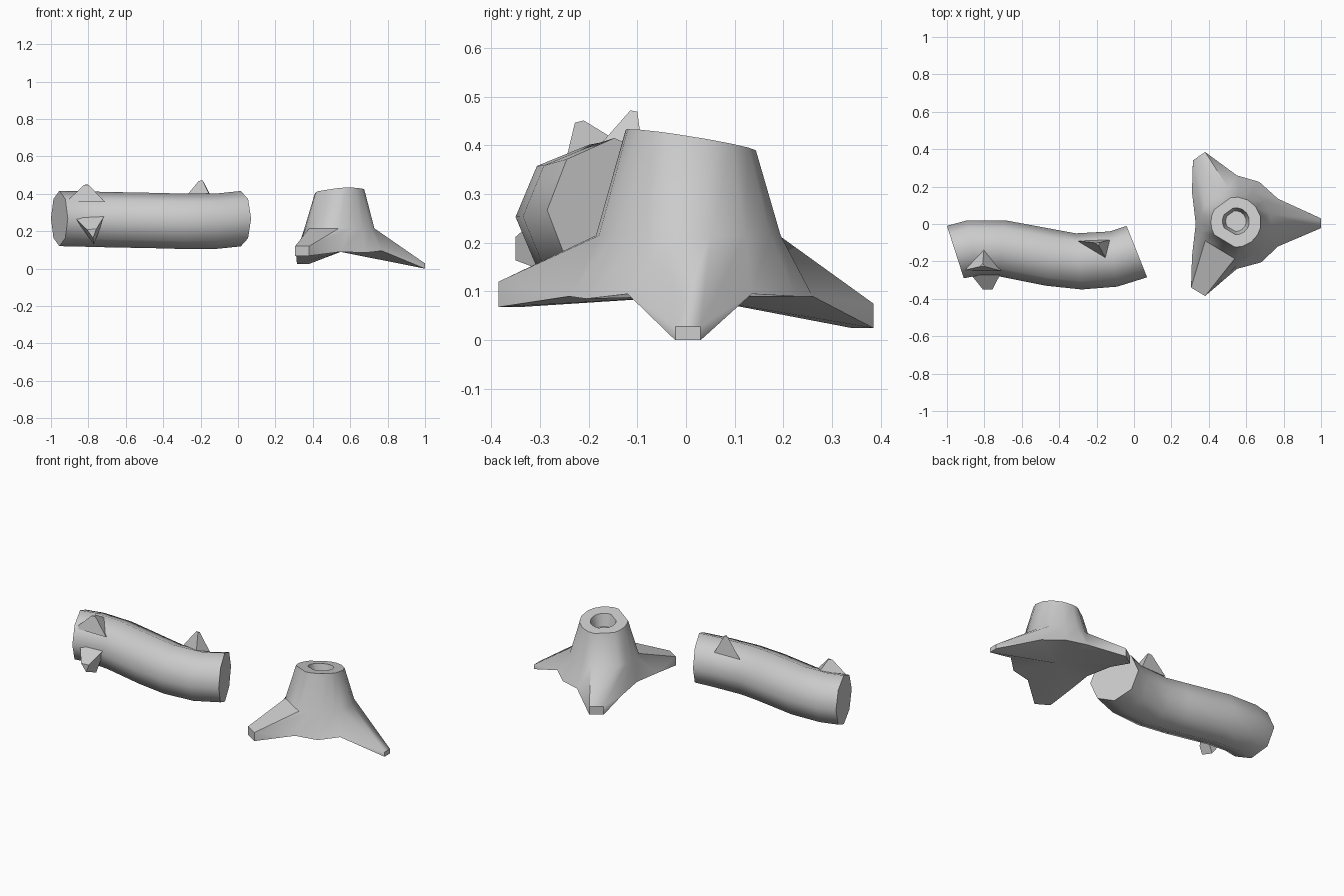
import bpy, bmesh, math
from mathutils import Vector

if "Cube" in bpy.data.objects:
    bpy.data.objects.remove(bpy.data.objects["Cube"])


def make(name, rings, smooth=50, cap_start=True, cap_end=True, fan=None):
    """Skin a stack of closed rings, cap the ends, and shade."""
    bm = bmesh.new()
    vr = [[bm.verts.new(p) for p in r] for r in rings]
    for a, b in zip(vr, vr[1:]):
        n = len(a)
        for i in range(n):
            j = (i + 1) % n
            bm.faces.new((a[i], a[j], b[j], b[i]))
    if fan:
        c = bm.verts.new(fan)
        for i in range(len(vr[0])):
            bm.faces.new((c, vr[0][(i + 1) % len(vr[0])], vr[0][i]))
    elif cap_start:
        bm.faces.new(vr[0][::-1])
    if cap_end:
        bm.faces.new(vr[-1])
    bmesh.ops.remove_doubles(bm, verts=bm.verts, dist=0.0005)
    bmesh.ops.recalc_face_normals(bm, faces=bm.faces)
    me = bpy.data.meshes.new(name)
    bm.to_mesh(me)
    bm.free()
    ob = bpy.data.objects.new(name, me)
    bpy.context.collection.objects.link(ob)
    bpy.ops.object.select_all(action='DESELECT')
    ob.select_set(True)
    bpy.context.view_layer.objects.active = ob
    if smooth:
        bpy.ops.object.shade_smooth_by_angle(angle=math.radians(smooth))
    return ob


# Log: octagonal rings given by back edge, front edge and centre height
stations = [
    ((-1.0, -0.01), (-0.91, -0.29), 0.268),
    ((-0.89, 0.02), (-0.83, -0.275), 0.266),
    ((-0.69, 0.02), (-0.72, -0.28), 0.262),
    ((-0.42, -0.03), (-0.47, -0.33), 0.257),
    ((-0.31, -0.05), (-0.28, -0.35), 0.253),
    ((-0.13, -0.04), (-0.09, -0.335), 0.254),
    ((-0.04, -0.01), (0.07, -0.285), 0.267),
]
log_rings = []
for back, front, z in stations:
    b, f = Vector((*back, z)), Vector((*front, z))
    mid, half = (b + f) / 2, (b - f) / 2
    log_rings.append([mid + half * math.cos(k * math.pi / 4)
                      + Vector((0, 0, 0.148 * math.sin(k * math.pi / 4)))
                      for k in range(8)])
make("log", log_rings)


# Broken branch stubs: three-sided tapers with a blunt tip
def stub(name, base, tip, blunt=0.13):
    base = [Vector(p) for p in base]
    c = sum(base, Vector()) / 3
    end = [Vector(tip) + (p - c) * blunt for p in base]
    make(name, [base, end], smooth=0)


stub("stub_upper_left", [(-0.80, -0.11, 0.39), (-0.92, -0.25, 0.355), (-0.71, -0.25, 0.355)],
     (-0.81, -0.222, 0.448))
stub("stub_front_left", [(-0.88, -0.26, 0.28), (-0.71, -0.26, 0.29), (-0.77, -0.26, 0.13)],
     (-0.78, -0.35, 0.195), 0.3)
stub("stub_upper_right", [(-0.30, -0.09, 0.36), (-0.13, -0.085, 0.36), (-0.145, -0.195, 0.38)],
     (-0.195, -0.105, 0.47))

# Stump columns: angle, foot x, foot y, foot bottom z, foot top z
cols = [
    (-14, 1.00, -0.022, 0.0, 0.028), (14, 1.00, 0.03, 0.0, 0.028),
    (38, 0.77, 0.135, 0.095, 0.095), (62, 0.67, 0.225, 0.09, 0.09),
    (85, 0.55, 0.26, 0.09, 0.09),
    (102, 0.38, 0.385, 0.025, 0.075), (150, 0.315, 0.34, 0.025, 0.075),
    (165, 0.31, 0.17, 0.08, 0.08), (180, 0.33, 0.0, 0.09, 0.09),
    (195, 0.31, -0.17, 0.085, 0.085),
    (210, 0.305, -0.34, 0.068, 0.12), (268, 0.38, -0.385, 0.068, 0.12),
    (285, 0.55, -0.24, 0.09, 0.09), (308, 0.68, -0.205, 0.085, 0.085),
    (330, 0.77, -0.12, 0.095, 0.095),
]
CX = 0.545


def ring(r, cy, z=None, drop=0.0):
    pts = []
    for c in cols:
        a = math.radians(c[0])
        x, y = CX + r * math.cos(a), cy + r * math.sin(a)
        h = z if z is not None else 0.412 - 0.16 * y + 0.06 * (x - CX) - drop
        pts.append((x, y, h))
    return pts


# Stump with three roots and a hollow top
make("stump", [
    [(x, y, zb) for _, x, y, zb, _ in cols],
    [(x * 0.999 + 0.0005, y, zt) for _, x, y, _, zt in cols],
    ring(0.19, 0.005, 0.215),
    ring(0.134, 0.01),
    ring(0.072, 0.015),
    ring(0.055, 0.015, drop=0.07),
], smooth=45, fan=(CX, 0, 0.09))
